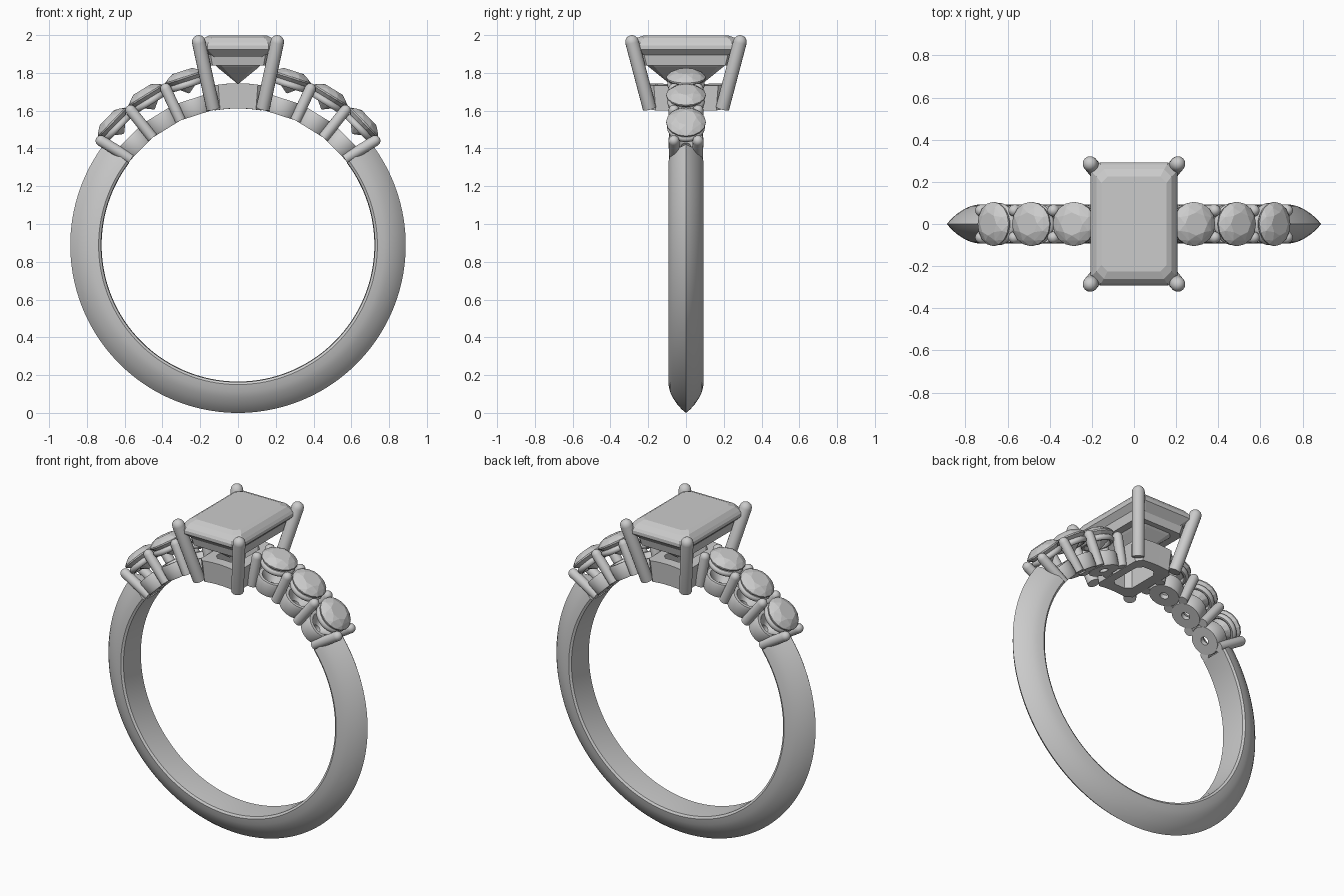
import bpy, bmesh
from math import sin, cos, pi, radians, sqrt
from mathutils import Vector

if "Cube" in bpy.data.objects:
    bpy.data.objects.remove(bpy.data.objects["Cube"])

CZ = 0.888          # height of the ring centre
INNER = 0.722       # finger hole radius


def finish(name, bm, smooth=True):
    bmesh.ops.recalc_face_normals(bm, faces=bm.faces[:])
    me = bpy.data.meshes.new(name)
    bm.to_mesh(me)
    bm.free()
    if smooth:
        me.shade_smooth()
        me.set_sharp_from_angle(angle=radians(35))
    ob = bpy.data.objects.new(name, me)
    bpy.context.collection.objects.link(ob)
    return ob


def loft(name, rings, closed=False, smooth=True):
    """Skin a list of equal-length point loops; cap the ends or close them."""
    bm = bmesh.new()
    vs = [[bm.verts.new(p) for p in r] for r in rings]
    n = len(vs[0])
    pairs = list(zip(vs, vs[1:])) + ([(vs[-1], vs[0])] if closed else [])
    for a, b in pairs:
        for i in range(n):
            j = (i + 1) % n
            bm.faces.new((a[i], a[j], b[j], b[i]))
    if not closed:
        bm.faces.new(vs[0])
        bm.faces.new(vs[-1])
    return finish(name, bm, smooth)


def radial(ang, r, y=0.0):
    return Vector((r * cos(ang), y, CZ + r * sin(ang)))


def prong(name, p0, p1, r):
    """Round wire with a flat foot at p0 and a domed tip centred at p1."""
    p0, p1 = Vector(p0), Vector(p1)
    d = (p1 - p0).normalized()
    u = d.orthogonal().normalized()
    v = d.cross(u)
    steps = [(p0, r)] + [(p1 + d * r * sin(t), r * cos(t))
                         for t in (0, .4, .8, 1.15, 1.45)]
    loft(name, [[c + (u * cos(a) + v * sin(a)) * q
                 for a in [2 * pi * k / 16 for k in range(16)]] for c, q in steps])


def octagon(x, y, c, z, sub=1):
    """Rectangle with clipped corners, optionally subdivided."""
    pts = [Vector(p) for p in ((x, -y + c, z), (x, y - c, z), (x - c, y, z), (-x + c, y, z),
                               (-x, y - c, z), (-x, -y + c, z), (-x + c, -y, z), (x - c, -y, z))]
    return [pts[i].lerp(pts[(i + 1) % 8], k / sub) for i in range(8) for k in range(sub)]


def disc(ang, r, q, n=32):
    """Circle of radius q around a radial axis at distance r."""
    t = Vector((-sin(ang), 0, cos(ang)))
    return [radial(ang, r) + t * q * cos(2 * pi * k / n) + Vector((0, q * sin(2 * pi * k / n), 0))
            for k in range(n)]


def round_stone(name, ang):
    bm = bmesh.new()
    for r, q, n, off in ((.968, .055, 8, 0), (.954, .085, 8, .5), (.935, .105, 16, 0),
                         (.927, .105, 16, 0), (.868, .035, 8, .5), (.845, .003, 8, 0)):
        t = Vector((-sin(ang), 0, cos(ang)))
        for k in range(n):
            a = 2 * pi * (k + off) / n
            bm.verts.new(radial(ang, r) + t * q * cos(a) + Vector((0, q * sin(a), 0)))
    bmesh.ops.convex_hull(bm, input=bm.verts[:])
    finish(name, bm, False)


# Band: ridged section swept round the lower part of the circle
half = [(.022, .870), (.047, .842), (.070, .808), (.085, .775), (.093, .738), (.085, .725)]
section = ([(0, .888)] + half + [(0, INNER)] + [(-y, r) for y, r in reversed(half)])
start, end = radians(143), radians(397)
loft("band", [[radial(start + (end - start) * k / 110, r, y) for y, r in section]
              for k in range(111)])

# Shoulders: three round stones each side, with seats, rails and shared prongs
for side in ("right", "left"):
    def turn(deg):
        return radians(deg if side == "right" else 180 - deg)
    for i, deg in enumerate((44.3, 58.4, 72.2)):
        a = turn(deg)
        round_stone(f"{side}_stone_{i + 1}", a)
        loft(f"{side}_seat_{i + 1}",
             [disc(a, r, q) for r, q in ((.722, .025), (.722, .086), (.735, .09), (.80, .093),
                                         (.812, .088), (.812, .07), (.75, .025))], closed=True)
        loft(f"{side}_rail_{i + 1}",
             [disc(a, .892 + .018 * sin(t), .084 + .016 * cos(t))
              for t in [2 * pi * k / 10 for k in range(10)]], closed=True)
    for i, (foot, tip) in enumerate(((38.8, 37.3), (51.5, 51.5), (65.2, 65.2), (79, 79))):
        for tag, s in (("front", -1), ("back", 1)):
            prong(f"{side}_{tag}_prong_{i + 1}", radial(turn(foot), .727, s * .06),
                  radial(turn(tip), .912, s * .064), .029)

# Centre stone: step-cut rectangle
loft("centre_stone",
     [octagon(*p) for p in ((.155, .225, .03, 1.998), (.178, .26, .035, 1.985),
                            (.198, .283, .04, 1.96), (.207, .292, .045, 1.945),
                            (.207, .292, .045, 1.925), (.165, .25, .04, 1.885),
                            (.11, .195, .03, 1.83), (.006, .09, .004, 1.745))], smooth=False)

# Upper gallery rail under the stone
loft("upper_rail", [octagon(*p) for p in
                    ((.178, .255, .03, 1.91), (.165, .238, .03, 1.84),
                     (.115, .19, .025, 1.84), (.13, .205, .025, 1.91))], closed=True)

# Lower basket, bent to follow the finger hole
basket = []
for x, y, c, z in ((.135, .20, .03, 1.745), (.125, .19, .03, 1.612),
                   (.065, .125, .03, 1.612), (.075, .135, .03, 1.745)):
    loop = octagon(x, y, c, z, 6)
    for p in loop:
        p.z += sqrt(INNER ** 2 - p.x ** 2) - INNER
    basket.append(loop)
loft("lower_basket", basket, closed=True)

# Four claws holding the centre stone
for sx in (-1, 1):
    for sy in (-1, 1):
        prong(f"claw_{'right' if sx > 0 else 'left'}_{'back' if sy > 0 else 'front'}",
              (sx * .132, sy * .193, 1.612), (sx * .208, sy * .286, 1.964), .036)
